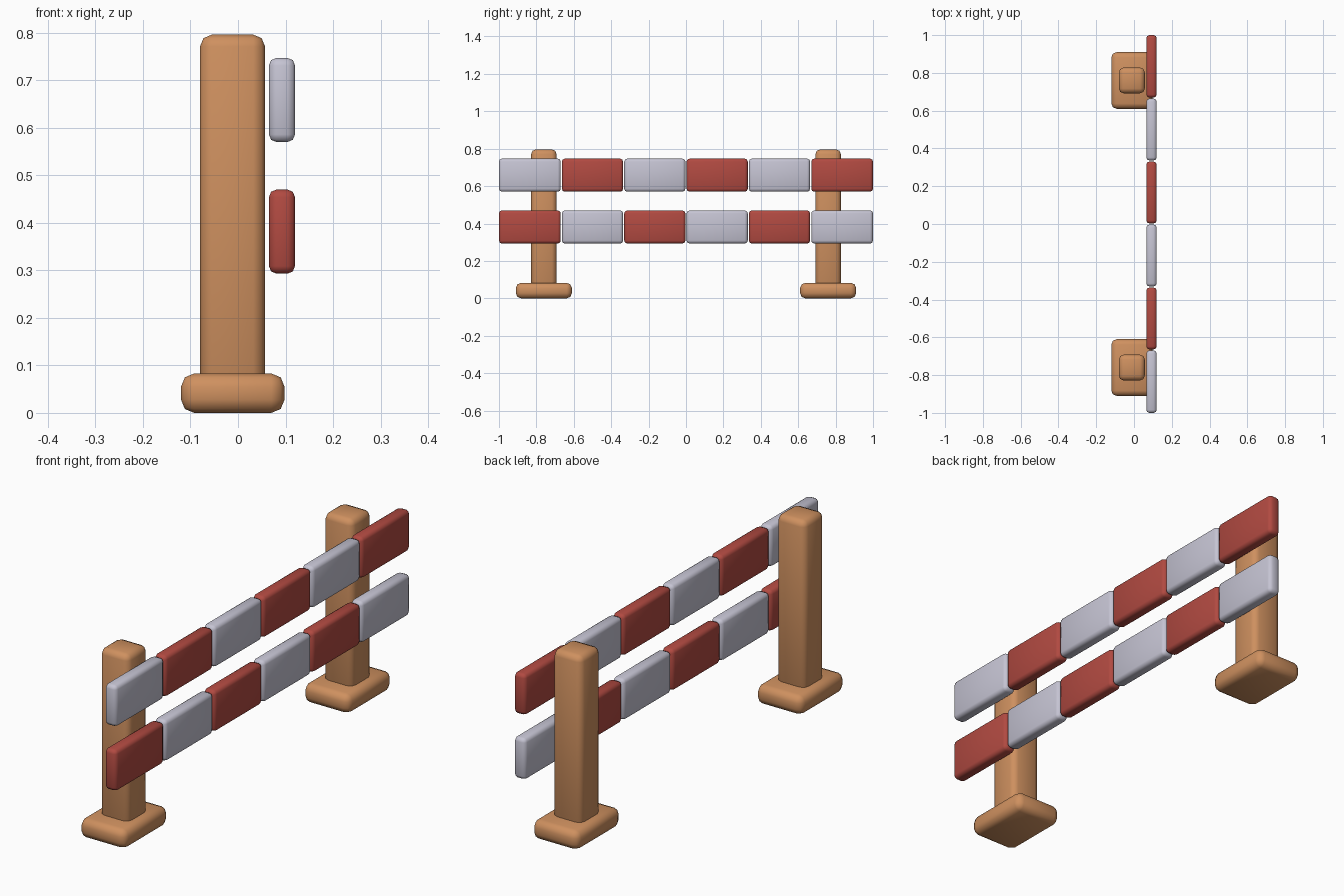
import bpy

if "Cube" in bpy.data.objects:
    bpy.data.objects.remove(bpy.data.objects["Cube"])


def material(name, rgb):
    m = bpy.data.materials.new(name)
    m.diffuse_color = (*rgb, 1.0)
    m.use_nodes = True
    m.node_tree.nodes["Principled BSDF"].inputs["Base Color"].default_value = m.diffuse_color
    return m


WOOD = material("wood", (0.62, 0.28, 0.115))
RED = material("red paint", (0.44, 0.068, 0.053))
WHITE = material("pale grey paint", (0.56, 0.55, 0.65))


def rounded_box(name, lo, hi, bevel, mat):
    """Box between two corners with softly rounded edges."""
    centre = [(a + b) / 2 for a, b in zip(lo, hi)]
    bpy.ops.mesh.primitive_cube_add(size=1, location=centre)
    ob = bpy.context.object
    ob.name = name
    ob.scale = [b - a for a, b in zip(lo, hi)]
    bpy.ops.object.transform_apply(location=False, rotation=False, scale=True)
    mod = ob.modifiers.new("rounded edges", "BEVEL")
    mod.width = bevel
    mod.segments = 2
    mod.limit_method = "NONE"
    bpy.ops.object.modifier_apply(modifier=mod.name)
    bpy.ops.object.shade_smooth_by_angle(angle=0.87)
    ob.data.materials.append(mat)
    return ob


# Two posts, each on a wide foot
for side, y in (("left", -0.76), ("right", 0.76)):
    rounded_box(f"{side}_post", (-0.08, y - 0.068, 0.04),
                (0.057, y + 0.068, 0.796), 0.025, WOOD)
    rounded_box(f"{side}_foot", (-0.12, y - 0.15, 0.0),
                (0.098, y + 0.15, 0.083), 0.028, WOOD)

# Two rails of six panels in alternating colours
COUNT, PITCH, GAP = 6, 1 / 3, 0.006
for row, (rail, z) in enumerate((("lower", 0.293), ("upper", 0.57))):
    for i in range(COUNT):
        y0 = -1 + i * PITCH
        rounded_box(f"{rail}_rail_panel_{i + 1}",
                    (0.065, y0 + (GAP / 2 if i else 0), z),
                    (0.12, y0 + PITCH - (GAP / 2 if i < COUNT - 1 else 0), z + 0.177),
                    0.016, RED if (i + row) % 2 == 0 else WHITE)
